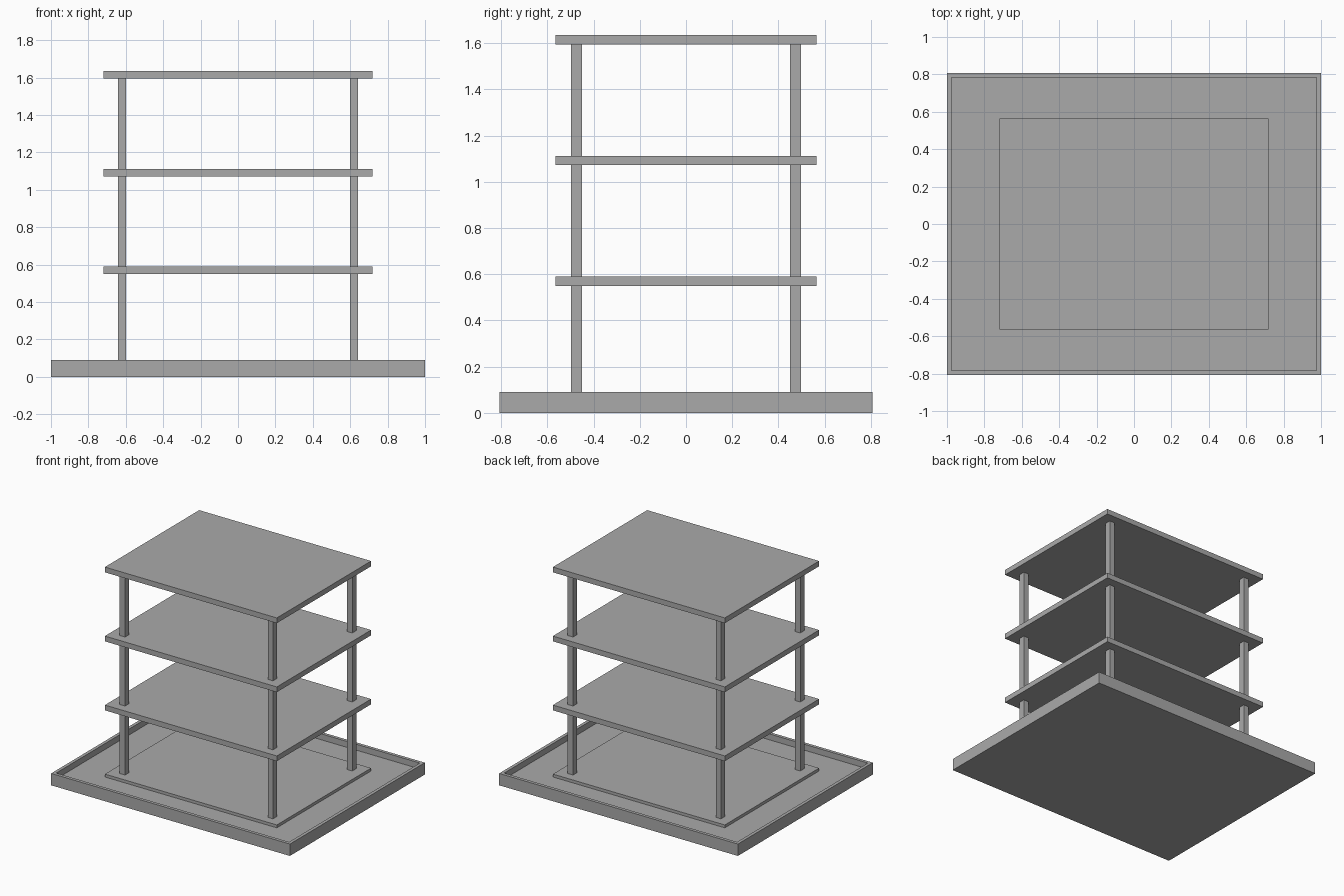
import bpy
import bmesh

cube = bpy.data.objects.get("Cube")
if cube:
    bpy.data.objects.remove(cube, do_unlink=True)

GREY = (0.4, 0.4, 0.4, 1.0)
mat = bpy.data.materials.new("plain_grey")
mat.use_nodes = True
mat.diffuse_color = GREY
mat.node_tree.nodes["Principled BSDF"].inputs["Base Color"].default_value = GREY


def box(name, x, y, half_x, half_y, z0, z1, rim=0, depth=0):
    """Box by half sizes; an optional rim leaves a recessed top."""
    bm = bmesh.new()
    bmesh.ops.create_cube(bm, size=2)
    for v in bm.verts:
        v.co = (x + v.co.x * half_x, y + v.co.y * half_y, z1 if v.co.z > 0 else z0)
    if rim:
        bm.normal_update()
        top = max(bm.faces, key=lambda f: f.calc_center_median().z)
        bmesh.ops.inset_region(bm, faces=[top], thickness=rim)
        # The recess needs its own walls below the rim
        inner = bmesh.ops.extrude_discrete_faces(bm, faces=[top])["faces"][0]
        for v in inner.verts:
            v.co.z -= depth
        bmesh.ops.recalc_face_normals(bm, faces=bm.faces)
    mesh = bpy.data.meshes.new(name)
    bm.to_mesh(mesh)
    bm.free()
    mesh.materials.append(mat)
    obj = bpy.data.objects.new(name, mesh)
    bpy.context.collection.objects.link(obj)
    return obj


# Ground tray with raised rim
box("base_tray", 0, 0, 1, 0.807, 0, 0.09, rim=0.035, depth=0.045)

# Four equal slabs, the lowest resting in the tray
SPACING, THICK, FIRST_TOP = 0.5225, 0.04, 0.067
names = ["ground_slab", "first_floor_slab", "second_floor_slab", "roof_slab"]
tops = [FIRST_TOP + i * SPACING for i in range(4)]
for name, top in zip(names, tops):
    box(name, 0, 0, 0.72, 0.564, top - THICK, top)

# Corner columns on each storey
for level, top in enumerate(tops[:-1], 1):
    for sx, side in ((1, "left"), (-1, "right")):
        for sy, end in ((-1, "front"), (1, "back")):
            box(f"{end}_{side}_column_{level}", sx * 0.62, sy * 0.474,
                0.022, 0.024, top, top + SPACING - THICK)
